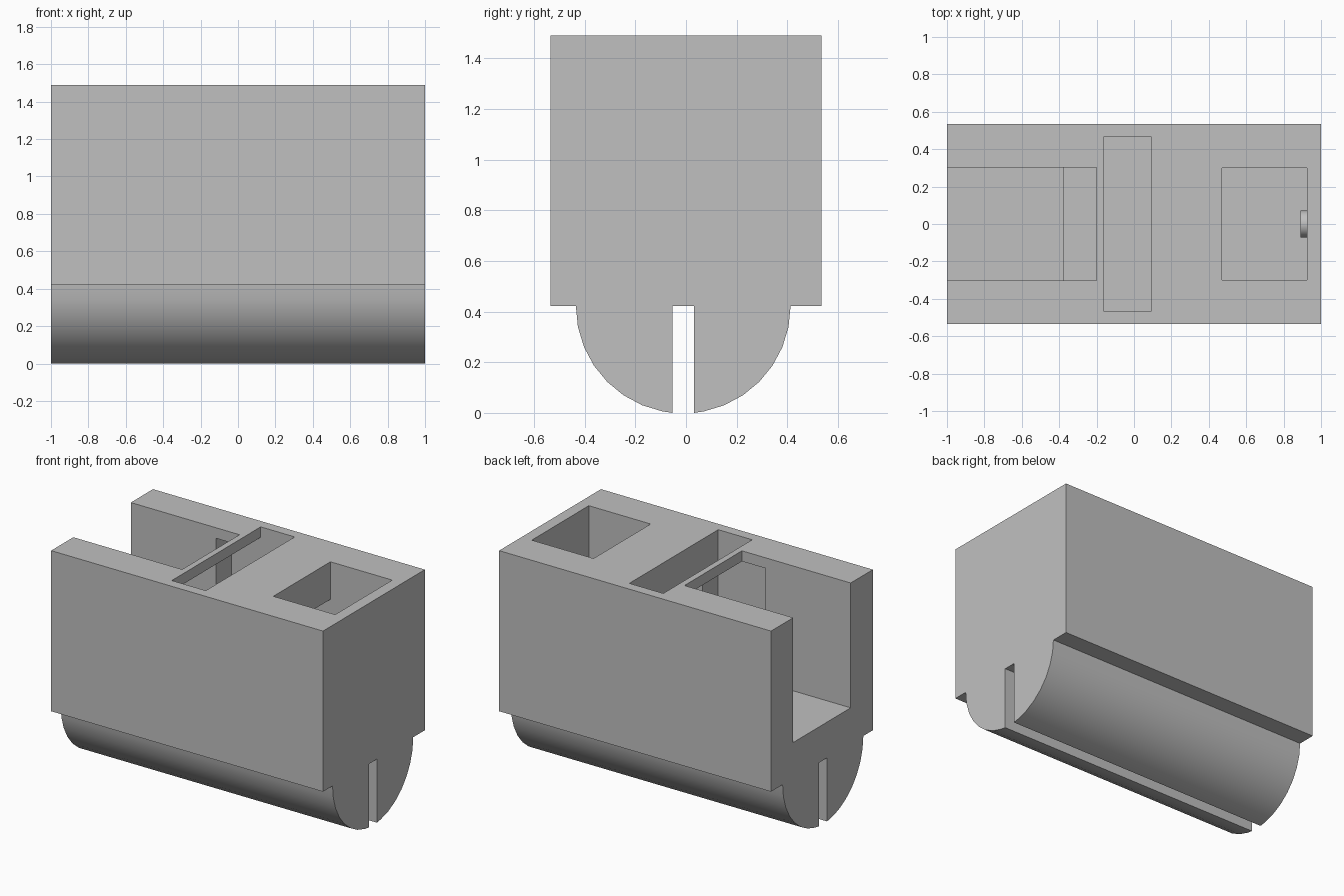
import bpy, bmesh
from math import sin, cos, radians, pi
from mathutils import Vector

cube = bpy.data.objects.get("Cube")
if cube:
    bpy.data.objects.remove(cube, do_unlink=True)

grey = bpy.data.materials.new("plain grey")
grey.use_nodes = True
grey.diffuse_color = (0.53, 0.53, 0.53, 1)
grey.node_tree.nodes["Principled BSDF"].inputs["Base Color"].default_value = (0.53, 0.53, 0.53, 1)


def prism(name, points, axis, start, end):
    """Extrude a closed profile along x (points are y, z) or y (points are x, z)."""
    bm = bmesh.new()
    place = (lambda a, b: (start, a, b)) if axis == "x" else (lambda a, b: (a, start, b))
    face = bm.faces.new([bm.verts.new(place(a, b)) for a, b in points])
    result = bmesh.ops.extrude_face_region(bm, geom=[face])
    verts = [g for g in result["geom"] if isinstance(g, bmesh.types.BMVert)]
    length = end - start
    bmesh.ops.translate(bm, verts=verts, vec=Vector((length, 0, 0) if axis == "x" else (0, length, 0)))
    bmesh.ops.recalc_face_normals(bm, faces=bm.faces)
    mesh = bpy.data.meshes.new(name)
    bm.to_mesh(mesh)
    bm.free()
    mesh.materials.append(grey)
    obj = bpy.data.objects.new(name, mesh)
    bpy.context.collection.objects.link(obj)
    return obj


def activate(obj):
    bpy.ops.object.select_all(action="DESELECT")
    obj.select_set(True)
    bpy.context.view_layer.objects.active = obj


def cut(obj, cutter):
    cutter.hide_render = True
    mod = obj.modifiers.new("cut", "BOOLEAN")
    mod.operation, mod.solver, mod.object = "DIFFERENCE", "EXACT", cutter
    activate(obj)
    bpy.ops.object.modifier_apply(modifier=mod.name)
    bpy.data.objects.remove(cutter, do_unlink=True)


# Body block with a rounded, slotted keel underneath
HALF, TOP, BASE = 0.535, 1.49, 0.422
MID, RADIUS, GAP = -0.011, 0.424, 0.042
step = radians(11.25)
arc = [(RADIUS * cos(i * step), BASE - RADIUS * sin(i * step)) for i in range(8)]
right = [(MID + y, z) for y, z in arc] + [(MID + GAP, 0), (MID + GAP, BASE)]
left = [(2 * MID - y, z) for y, z in reversed(right)]
profile = [(-HALF, TOP), (HALF, TOP), (HALF, BASE)] + right + left + [(-HALF, BASE)]
body = prism("body", profile, "x", -1, 1)

# Open channel at one end
cut(body, prism("channel_cutter", [(-1.1, 0.66), (-0.2, 0.66), (-0.2, 1.6), (-1.1, 1.6)],
                "y", -0.302, 0.302))
# Wide chamber that runs under the two top lips
cut(body, prism("chamber_cutter", [(-0.375, 0.495), (0.09, 0.495), (0.09, 1.6),
                                   (-0.16, 1.6), (-0.16, 1.42), (-0.375, 1.42)],
                "y", -0.467, 0.467))
# Closed pocket joined to the chamber by a tunnel
cut(body, prism("pocket_cutter", [(0, 0.66), (0.925, 0.66), (0.925, 1.6),
                                  (0.47, 1.6), (0.47, 1.24), (0, 1.24)],
                "y", -0.3, 0.3))

# Small round stud on the pocket end wall
circle = [(0.072 * cos(i * pi / 8), 0.96 + 0.072 * sin(i * pi / 8)) for i in range(16)]
stud = prism("pocket_stud", circle, "x", 0.89, 0.93)

for obj in (body, stud):
    activate(obj)
    bpy.ops.object.shade_smooth_by_angle(angle=radians(30))
